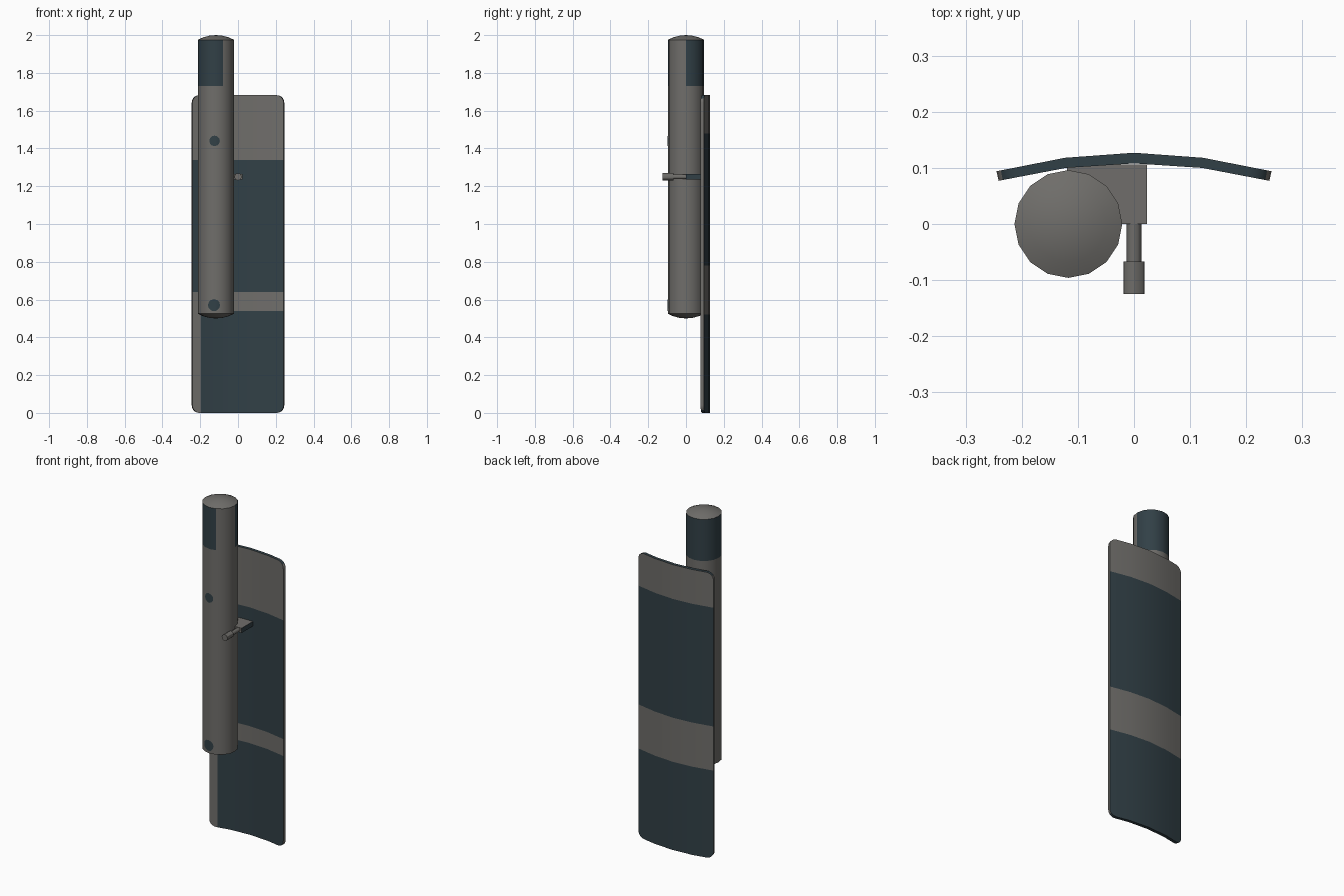
import bpy, bmesh, math
from mathutils import Vector

if "Cube" in bpy.data.objects:
    bpy.data.objects.remove(bpy.data.objects["Cube"])


def material(name, rgb):
    m = bpy.data.materials.new(name)
    m.diffuse_color = (*rgb, 1)
    m.use_nodes = True
    m.node_tree.nodes["Principled BSDF"].inputs["Base Color"].default_value = m.diffuse_color
    return m


MATS = [material("warm_grey", (0.160, 0.155, 0.145)),
        material("dark_slate", (0.031, 0.051, 0.062))]


def finish(bm, name, rule=None, angle=30):
    """Turn a bmesh into an object; rule(centre, normal) picks dark faces."""
    bmesh.ops.recalc_face_normals(bm, faces=bm.faces)
    bm.normal_update()
    for f in bm.faces:
        if rule:
            f.material_index = int(rule(f.calc_center_median(), f.normal))
    me = bpy.data.meshes.new(name)
    bm.to_mesh(me)
    bm.free()
    for m in MATS:
        me.materials.append(m)
    ob = bpy.data.objects.new(name, me)
    bpy.context.collection.objects.link(ob)
    bpy.ops.object.select_all(action='DESELECT')
    ob.select_set(True)
    bpy.context.view_layer.objects.active = ob
    bpy.ops.object.shade_smooth_by_angle(angle=math.radians(angle))
    return ob


def cut(bm, co, no):
    bmesh.ops.bisect_plane(bm, geom=bm.verts[:] + bm.edges[:] + bm.faces[:],
                           plane_co=co, plane_no=no, dist=1e-5)


def interp(x, pts):
    for (x0, y0), (x1, y1) in zip(pts, pts[1:]):
        if x <= x1 + 1e-6:
            return y0 + (y1 - y0) * (x - x0) / (x1 - x0)
    return pts[-1][1]


# Curved shield plate: rounded outline, extruded, cut into bands, then bent
W, H, R = 0.245, 1.682, 0.04
bm = bmesh.new()
outline = []
for i, (cx, cz) in enumerate([(W - R, R), (W - R, H - R), (R - W, H - R), (R - W, R)]):
    for k in range(6):
        a = math.radians(-90 + 90 * i + 18 * k)
        outline.append(bm.verts.new((cx + R * math.cos(a), 0, cz + R * math.sin(a))))
face = bm.faces.new(outline)
ext = bmesh.ops.extrude_face_region(bm, geom=[face])
for v in ext["geom"]:
    if isinstance(v, bmesh.types.BMVert):
        v.co.y = 1
for x in (-0.198, -0.123, 0, 0.123):
    cut(bm, (x, 0, 0), (1, 0, 0))
for z in (0.52, 0.54, 0.64, 0.78, 1.34, 1.48):
    cut(bm, (0, 0, z), (0, 0, 1))
OUTER = [(0, 0.127), (0.123, 0.118), (0.245, 0.094)]
INNER = [(0, 0.108), (0.123, 0.100), (0.245, 0.077)]
for v in bm.verts:
    back = v.co.y > 0.5
    v.co.y = interp(abs(v.co.x), OUTER if back else INNER)
    if not back:
        v.co.x *= 0.985


def plate_dark(c, n):
    if n.y > 0.7:
        return c.z < 0.52 or 0.78 < c.z < 1.48
    if n.y < -0.7:
        return (c.z < 0.54 and c.x > -0.197) or 0.64 < c.z < 1.34
    return abs(n.z) > 0.7


finish(bm, "shield_plate", plate_dark)

# Tank: 16-sided lathe with shallow domed ends
CX, CR, N = -0.117, 0.096, 16
dome = [(0.096, 0.0), (0.068, 0.013), (0.034, 0.022)]
profile = [(r, 0.525 - d) for r, d in reversed(dome)]
profile += [(0.096, 1.73)] + [(r, 1.975 + d) for r, d in dome]
bm = bmesh.new()
rings = [[bm.verts.new((CX + r * math.cos(2 * math.pi * k / N),
                        r * math.sin(2 * math.pi * k / N), z)) for k in range(N)]
         for r, z in profile]
for a, b in zip(rings, rings[1:]):
    for k in range(N):
        j = (k + 1) % N
        bm.faces.new((a[k], a[j], b[j], b[k]))
for ring, z in ((rings[0], 0.5), (rings[-1], 2.0)):
    tip = bm.verts.new((CX, 0, z))
    for k in range(N):
        bm.faces.new((ring[k], ring[(k + 1) % N], tip))


def tank_dark(c, n):
    ang = math.degrees(math.atan2(c.y, c.x - CX))
    return 1.73 < c.z < 1.975 and abs(n.z) < 0.1 and not -67.5 < ang < 0


finish(bm, "tank", tank_dark)

# Painted spots wrapped on the front of the tank
facets = [(CR * math.sin(math.radians(22.5 * k)),
           CR * math.cos(math.radians(22.5 * k))) for k in range(4)]
for name, x, z, r in (("upper_spot", -0.124, 1.44, 0.028),
                      ("lower_spot", -0.127, 0.57, 0.032)):
    bm = bmesh.new()
    bm.faces.new([bm.verts.new((x + r * math.cos(math.pi * k / 6), 0,
                                z + r * math.sin(math.pi * k / 6))) for k in range(12)])
    for dx in (-facets[1][0], 0, facets[1][0]):
        cut(bm, (CX + dx, 0, 0), (1, 0, 0))
    for v in bm.verts:
        v.co.y = -interp(abs(v.co.x - CX), facets) - 0.001
    ob = finish(bm, name, lambda c, n: True)
    if ob.data.polygons[0].normal.y > 0:
        ob.data.flip_normals()

# Bracket joining the tank, plate and handle
bm = bmesh.new()
bmesh.ops.create_cube(bm, size=1)
for v in bm.verts:
    v.co = Vector((-0.048 + v.co.x * 0.142, 0.053 + v.co.y * 0.106, 1.25 + v.co.z * 0.028))
finish(bm, "bracket", lambda c, n: n.x > 0.5 or n.z < -0.5)

# Handle: thin rod and thicker grip pointing forward
for name, y0, y1, r in (("handle_rod", -0.07, 0.002, 0.013),
                        ("handle_grip", -0.125, -0.067, 0.019)):
    bm = bmesh.new()
    bmesh.ops.create_cone(bm, cap_ends=True, segments=12, radius1=r, radius2=r, depth=y1 - y0)
    for v in bm.verts:
        v.co = Vector((v.co.x, (y0 + y1) / 2 + v.co.z, 1.25 + v.co.y))
    finish(bm, name)
